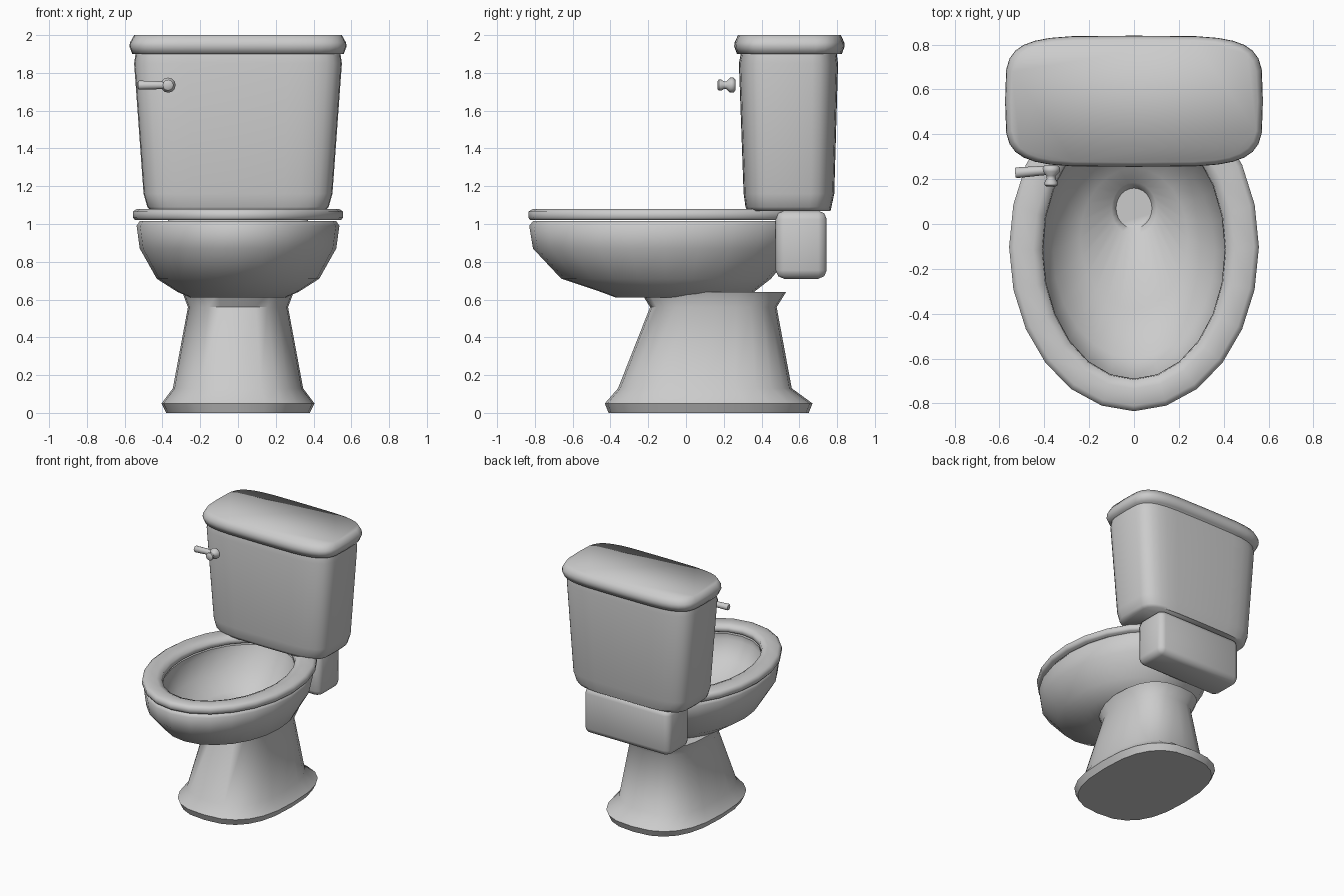
import bpy, bmesh, math
from mathutils import Vector

cube = bpy.data.objects.get("Cube")
if cube:
    bpy.data.objects.remove(cube, do_unlink=True)

ceramic = bpy.data.materials.new("grey ceramic")
ceramic.use_nodes = True
COLOR = (0.6, 0.6, 0.6, 1)
ceramic.diffuse_color = COLOR
ceramic.node_tree.nodes["Principled BSDF"].inputs["Base Color"].default_value = COLOR


def finish(name, bm, angle=None):
    """Turn a bmesh into a smooth shaded object."""
    bmesh.ops.recalc_face_normals(bm, faces=bm.faces)
    mesh = bpy.data.meshes.new(name)
    bm.to_mesh(mesh)
    bm.free()
    mesh.materials.append(ceramic)
    obj = bpy.data.objects.new(name, mesh)
    bpy.context.collection.objects.link(obj)
    bpy.ops.object.select_all(action="DESELECT")
    obj.select_set(True)
    bpy.context.view_layer.objects.active = obj
    if angle:
        bpy.ops.object.shade_smooth_by_angle(angle=math.radians(angle))
    else:
        bpy.ops.object.shade_smooth()
    return obj


def loft(name, sections, power=2, count=24, closed=False, angle=None):
    """Skin rounded sections given as (z, half width, front y, back y)."""
    bm = bmesh.new()
    rings = []
    for z, half, front, back in sections:
        ring = []
        for i in range(count):
            a = 2 * math.pi * i / count
            c, s = math.cos(a), math.sin(a)
            x = math.copysign(abs(c) ** (2 / power), c) * half
            y = math.copysign(abs(s) ** (2 / power), s) * (back - front) / 2
            ring.append(bm.verts.new((x, y + (front + back) / 2, z)))
        rings.append(ring)
    pairs = list(zip(rings, rings[1:]))
    if closed:
        pairs.append((rings[-1], rings[0]))
    else:
        bm.faces.new(rings[0])
        bm.faces.new(rings[-1])
    for low, high in pairs:
        for i in range(count):
            j = (i + 1) % count
            bm.faces.new((low[i], low[j], high[j], high[i]))
    return finish(name, bm, angle)


def turned(name, start, end, profile, count=12):
    """Round part along an axis; profile holds (fraction, radius)."""
    start, end = Vector(start), Vector(end)
    turn = (end - start).to_track_quat("Z", "Y")
    bm = bmesh.new()
    rings = []
    for t, r in profile:
        rings.append([bm.verts.new(start.lerp(end, t) + turn @ Vector(
            (r * math.cos(2 * math.pi * i / count), r * math.sin(2 * math.pi * i / count), 0)))
            for i in range(count)])
    for low, high in zip(rings, rings[1:]):
        for i in range(count):
            j = (i + 1) % count
            bm.faces.new((low[i], low[j], high[j], high[i]))
    bm.faces.new(rings[0])
    bm.faces.new(rings[-1])
    return finish(name, bm, 50)


# Flared foot and column
loft("pedestal", [
    (0, .38, -.41, .65), (.05, .405, -.43, .67), (.13, .345, -.36, .56),
    (.56, .265, -.19, .48), (.64, .295, -.24, .53)], power=2.6, angle=50)

# Bowl: outside upward, over the rim, then down the inside to the drain
loft("bowl", [
    (.61, .25, -.37, .26), (.64, .32, -.45, .36), (.71, .43, -.66, .45),
    (.87, .52, -.81, .58), (.99, .537, -.83, .62), (1.015, .52, -.81, .61),
    (1.015, .41, -.69, .46), (.97, .415, -.69, .44), (.85, .36, -.6, .36),
    (.74, .24, -.38, .25), (.71, .1, -.05, .185), (.66, .08, -.02, .16)],
    angle=60)

# Oval seat ring
loft("seat", [
    (1.02, .545, -.825, .62), (1.035, .557, -.835, .63), (1.065, .557, -.835, .63),
    (1.08, .535, -.81, .605), (1.08, .45, -.735, .505), (1.065, .41, -.695, .465),
    (1.03, .405, -.69, .46), (1.02, .42, -.705, .475)], closed=True, angle=80)

# Bevelled block joining bowl and tank
bm = bmesh.new()
bmesh.ops.create_cube(bm, size=1)
for v in bm.verts:
    v.co = Vector((v.co.x * .74, v.co.y * .27 + .61, v.co.z * .36 + .89))
bmesh.ops.bevel(bm, geom=bm.edges[:], offset=.045, segments=2, profile=.5, affect="EDGES")
finish("tank_support", bm, 60)

# Tapered water tank
loft("tank", [
    (1.07, .46, .325, .765), (1.09, .48, .315, .77), (1.16, .5, .305, .785),
    (1.85, .55, .28, .805), (1.9, .543, .29, .798)], power=4.5, count=32, angle=70)

# Overhanging lid
loft("tank_lid", [
    (1.9, .56, .27, .825), (1.94, .575, .255, .84), (1.96, .572, .257, .838),
    (2.0, .55, .275, .82)], power=4.5, count=32)

# Flush handle
turned("handle_knob", (-.37, .168, 1.735), (-.37, .262, 1.735), [
    (0, .022), (.06, .029), (.2, .029), (.38, .019), (.5, .021), (.7, .04),
    (.88, .04), (1, .028)])
turned("handle_lever", (-.53, .228, 1.735), (-.37, .241, 1.735), [
    (0, .02), (.04, .024), (1, .02)])
